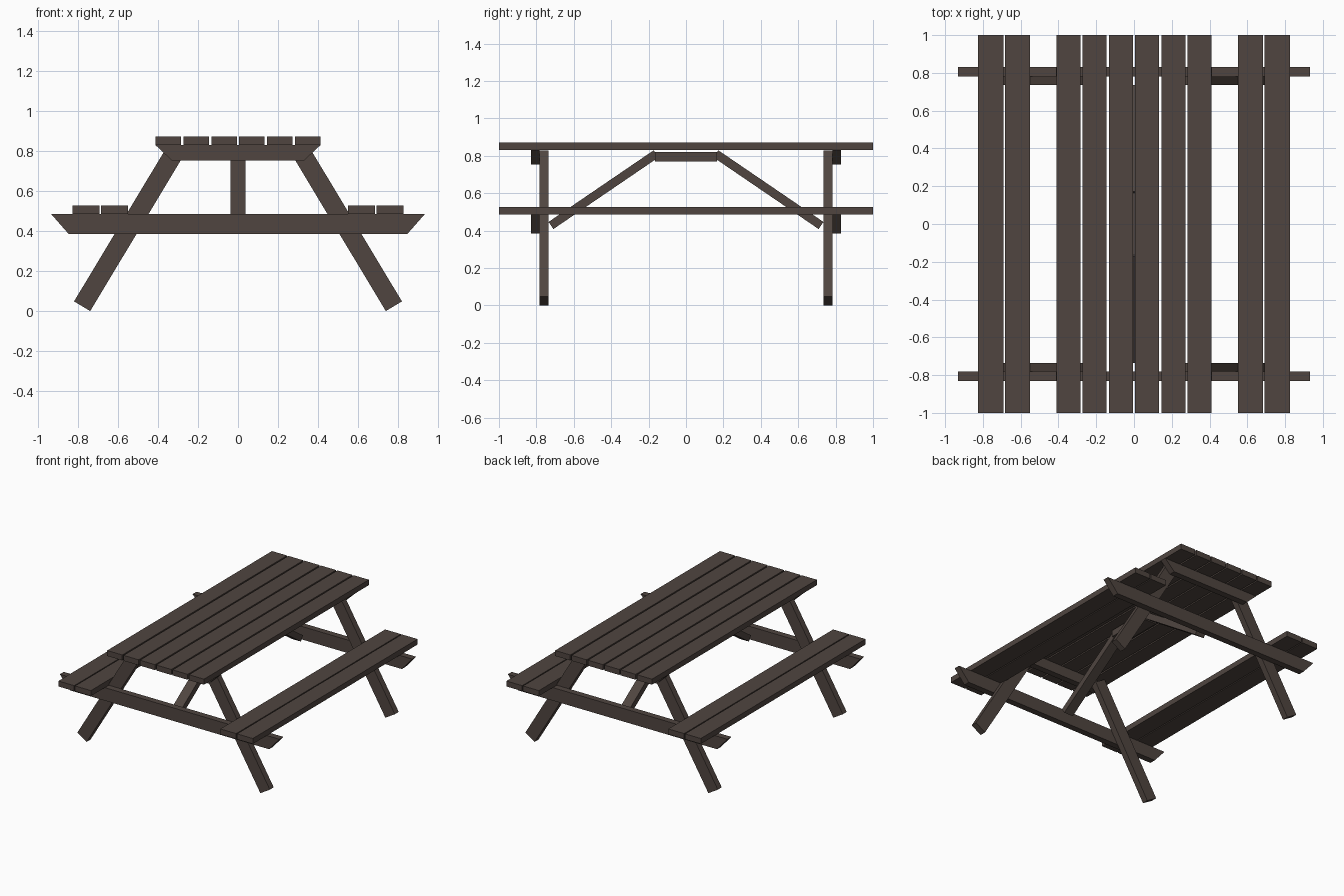
import bpy, bmesh
from mathutils import Vector

cube = bpy.data.objects.get("Cube")
if cube:
    bpy.data.objects.remove(cube, do_unlink=True)

wood = bpy.data.materials.new("dark brown wood")
wood.use_nodes = True
colour = (0.08, 0.06, 0.051, 1)
wood.diffuse_color = colour
bsdf = wood.node_tree.nodes["Principled BSDF"]
bsdf.inputs["Base Color"].default_value = colour
bsdf.inputs["Roughness"].default_value = 0.8


def prism(name, profile, low, high, axis="y"):
    """Extrude a (horizontal, z) profile along the given axis."""
    bm = bmesh.new()

    def place(h, z, d):
        return (h, d, z) if axis == "y" else (d, h, z)

    face = bm.faces.new([bm.verts.new(place(h, z, low)) for h, z in profile])
    out = bmesh.ops.extrude_face_region(bm, geom=[face])
    verts = [g for g in out["geom"] if isinstance(g, bmesh.types.BMVert)]
    bmesh.ops.translate(bm, verts=verts, vec=place(0, 0, high - low))
    bmesh.ops.recalc_face_normals(bm, faces=bm.faces)
    mesh = bpy.data.meshes.new(name)
    bm.to_mesh(mesh)
    bm.free()
    mesh.materials.append(wood)
    obj = bpy.data.objects.new(name, mesh)
    bpy.context.collection.objects.link(obj)
    return obj


def box(half, centre, z0, z1):
    return [(centre - half, z0), (centre + half, z0), (centre + half, z1), (centre - half, z1)]


def plank(start, end, width):
    """Square-ended sloping plank outline around a centre line."""
    a, b = Vector(start), Vector(end)
    side = (b - a).normalized().orthogonal() * width / 2
    return [a - side, a + side, b + side, b - side]


def bevelled(top, bottom, z0, z1):
    return [(-bottom, z0), (bottom, z0), (top, z1), (-top, z1)]


# Table top boards
for i in range(6):
    prism(f"table_board_{i + 1}", box(0.064, (i - 2.5) * 0.139, 0.83, 0.872), -1, 1)

for s, side in ((1, "left"), (-1, "right")):
    # Bench boards
    for x, place in ((0.617, "inner"), (0.759, "outer")):
        prism(f"{side}_bench_{place}_board", box(0.067, s * x, 0.485, 0.527), -1, 1)
    # Splayed legs
    for e, end in ((-1, "front"), (1, "back")):
        y = sorted((e * 0.735, e * 0.782))
        prism(f"{end}_{side}_leg", plank((s * 0.778, 0.0245), (s * 0.309, 0.805), 0.094), *y)

for e, end in ((-1, "front"), (1, "back")):
    y = sorted((e * 0.782, e * 0.83))
    # Cross beams outside the legs
    prism(f"{end}_bench_beam", bevelled(0.933, 0.845, 0.385, 0.485), *y)
    prism(f"{end}_table_beam", bevelled(0.413, 0.33, 0.752, 0.83), *y)
    # Diagonal braces
    prism(f"{end}_brace", plank((e * 0.722, 0.427), (e * 0.16, 0.81), 0.046), -0.038, 0.038, "x")

# Block joining the braces under the table
prism("brace_block", box(0.165, 0, 0.77, 0.82), -0.06, 0.06, "x")
